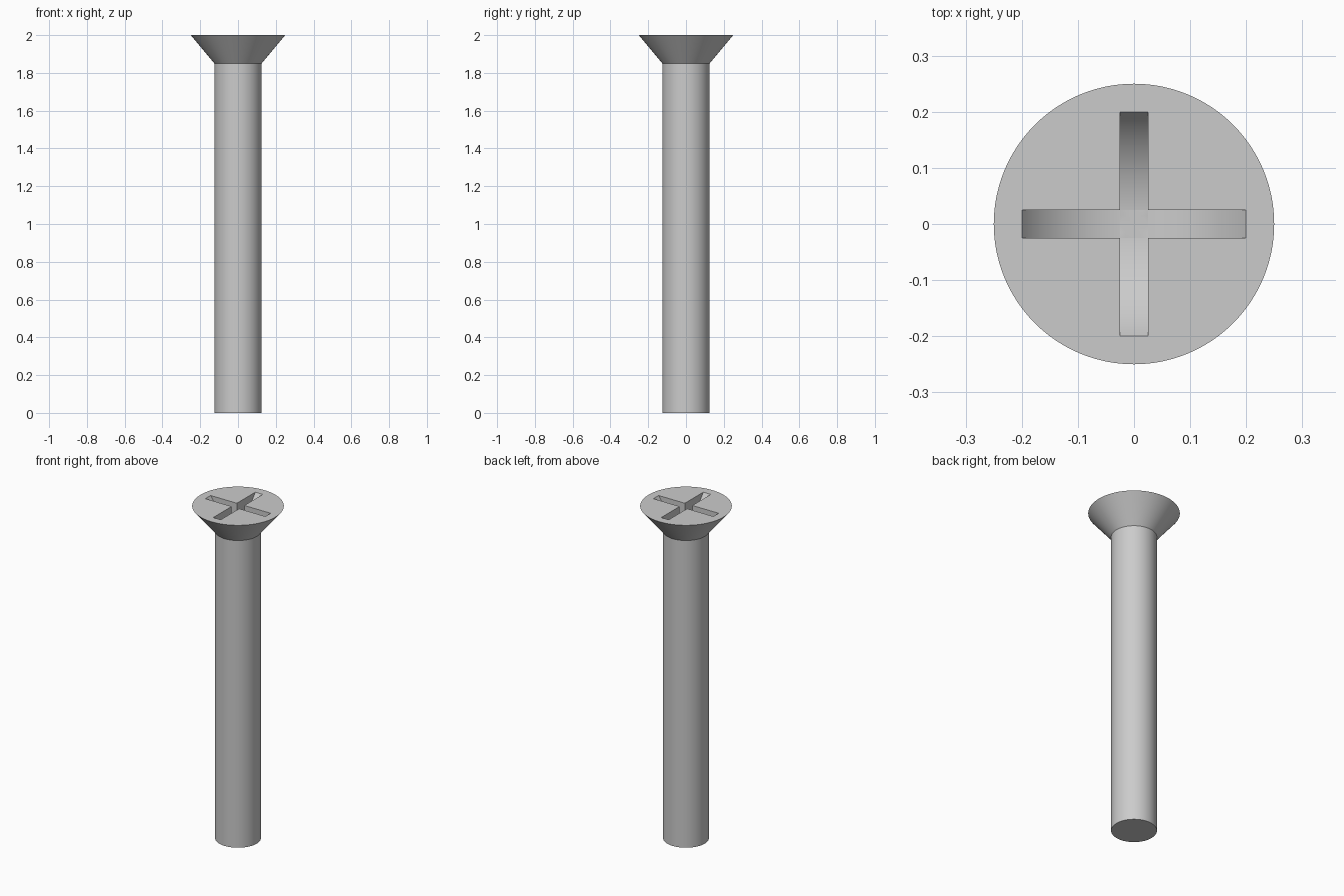
import bpy
import bmesh
import math
from mathutils import Matrix

SIDES = 96
SHAFT_R, HEAD_R = 0.125, 0.25
HEAD_Z, TOP_Z = 1.85, 2.0
SLOT_HALF, SLOT_WIDTH, SLOT_DEPTH = 0.2, 0.05, 0.11

cube = bpy.data.objects.get("Cube")
if cube:
    bpy.data.objects.remove(cube, do_unlink=True)

steel = bpy.data.materials.new("grey steel")
steel.use_nodes = True
grey = (0.6, 0.6, 0.6, 1.0)
steel.diffuse_color = grey
steel.node_tree.nodes["Principled BSDF"].inputs["Base Color"].default_value = grey


def add_object(name, bm):
    bmesh.ops.recalc_face_normals(bm, faces=bm.faces)
    mesh = bpy.data.meshes.new(name)
    bm.to_mesh(mesh)
    bm.free()
    mesh.materials.append(steel)
    obj = bpy.data.objects.new(name, mesh)
    bpy.context.collection.objects.link(obj)
    return obj


def turned_body(name, profile):
    """Closed solid of revolution from (radius, height) pairs."""
    bm = bmesh.new()
    rings = []
    for r, z in profile:
        angles = [math.tau * i / SIDES for i in range(SIDES)]
        rings.append([bm.verts.new((r * math.cos(a), r * math.sin(a), z)) for a in angles])
    for low, high in zip(rings, rings[1:]):
        for i in range(SIDES):
            j = (i + 1) % SIDES
            bm.faces.new((low[i], low[j], high[j], high[i]))
    bm.faces.new(rings[0])
    bm.faces.new(rings[-1])
    return add_object(name, bm)


def slot_cutter(name, turn):
    """Bar with an arc-shaped floor, deepest at the centre."""
    radius = (SLOT_HALF ** 2 + SLOT_DEPTH ** 2) / (2 * SLOT_DEPTH)
    spread = math.asin(SLOT_HALF / radius)
    centre_z = TOP_Z - SLOT_DEPTH + radius
    steps = 32
    outline = [(-SLOT_HALF, TOP_Z + 0.1)]
    for i in range(steps + 1):
        a = spread * (2 * i / steps - 1)
        outline.append((radius * math.sin(a), centre_z - radius * math.cos(a)))
    outline.append((SLOT_HALF, TOP_Z + 0.1))
    bm = bmesh.new()
    side = bm.faces.new([bm.verts.new((x, -SLOT_WIDTH / 2, z)) for x, z in outline])
    grown = bmesh.ops.extrude_face_region(bm, geom=[side])["geom"]
    moved = [v for v in grown if isinstance(v, bmesh.types.BMVert)]
    bmesh.ops.translate(bm, verts=moved, vec=(0, SLOT_WIDTH, 0))
    bm.transform(Matrix.Rotation(turn, 4, "Z"))
    cutter = add_object(name, bm)
    cutter.hide_render = True
    return cutter


# Shaft and countersunk head
screw = turned_body("screw", [(SHAFT_R, 0), (SHAFT_R, HEAD_Z), (HEAD_R, TOP_Z)])
bpy.context.view_layer.objects.active = screw
screw.select_set(True)

# Cross recess
for label, turn in (("slot_across", 0), ("slot_along", math.pi / 2)):
    cutter = slot_cutter(label, turn)
    cut = screw.modifiers.new(label, "BOOLEAN")
    cut.operation = "DIFFERENCE"
    cut.solver = "EXACT"
    cut.object = cutter
    bpy.ops.object.modifier_apply(modifier=cut.name)
    bpy.data.objects.remove(cutter, do_unlink=True)

bpy.ops.object.shade_smooth_by_angle(angle=math.radians(30))
